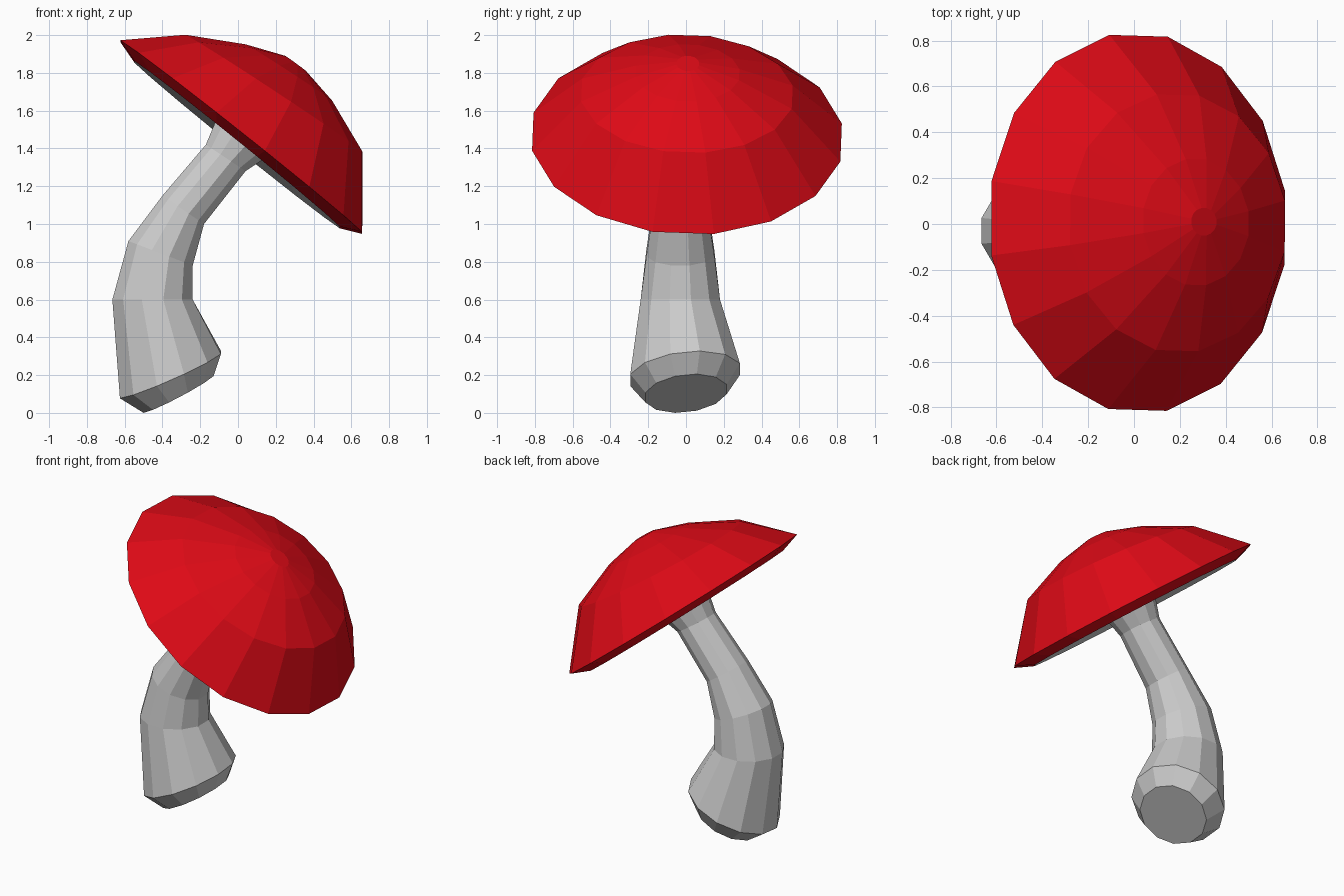
import bpy, bmesh
from math import sin, cos, pi, radians

if "Cube" in bpy.data.objects:
    bpy.data.objects.remove(bpy.data.objects["Cube"])


def loft(name, rings, sides, phase, mat=None, cap_start=False, cap_end=False, lean=(0, 0)):
    """Skin rings given as (x0, z0, x1, z1, half_width_y, centre_y[, extra_z_lean])."""
    bm = bmesh.new()
    loops = []
    s = 1 / cos(phase)
    for x0, z0, x1, z1, w, cy, *extra in rings:
        lz = lean[1] + (extra[0] if extra else 0)
        loop = []
        for k in range(sides):
            a = phase + 2 * pi * k / sides
            c, y = cos(a) * s, w * sin(a) * s
            loop.append(bm.verts.new(((x0 + x1) / 2 + (x1 - x0) / 2 * c + lean[0] * y,
                                      cy + y,
                                      (z0 + z1) / 2 + (z1 - z0) / 2 * c + lz * y)))
        loops.append(loop)
    for lo, hi in zip(loops, loops[1:]):
        for k in range(sides):
            n = (k + 1) % sides
            bm.faces.new((lo[k], lo[n], hi[n], hi[k]))
    if cap_start:
        bm.faces.new(loops[0][::-1])
    if cap_end:
        bm.faces.new(loops[-1])
    me = bpy.data.meshes.new(name)
    bm.to_mesh(me)
    bm.free()
    ob = bpy.data.objects.new(name, me)
    bpy.context.collection.objects.link(ob)
    if mat:
        me.materials.append(mat)
    return ob


red = bpy.data.materials.new("red")
red.diffuse_color = (0.73, 0.003, 0.008, 1)
red.use_nodes = True
red.node_tree.nodes["Principled BSDF"].inputs["Base Color"].default_value = red.diffuse_color

# Bent stem, bottom to top, ending inside the cap
loft("stem", [
    (-0.50, 0.006, -0.13, 0.20, 0.215, 0.0, 0.1),
    (-0.625, 0.085, -0.09, 0.32, 0.29, -0.005, 0.1),
    (-0.665, 0.60, -0.24, 0.60, 0.21, -0.03),
    (-0.58, 0.91, -0.24, 0.78, 0.18, -0.03),
    (-0.40, 1.15, -0.18, 1.00, 0.145, -0.03),
    (-0.17, 1.42, 0.04, 1.28, 0.13, -0.02),
    (-0.12, 1.54, 0.13, 1.34, 0.155, -0.01),
    (-0.06, 1.64, 0.21, 1.43, 0.17, 0.0),
], 12, radians(15), cap_start=True)

# Red cap: turned-in lip, rim, dome rings, small top facet
lip = (-0.55, 1.86, 0.54, 0.98, 0.70, 0.005)
cap_phase = radians(9.85)
cap_lean = (-0.016, -0.02)
loft("cap", [
    lip,
    (-0.625, 1.97, 0.66, 0.95, 0.82, 0.005),
    (-0.28, 2.00, 0.66, 1.38, 0.56, 0.005),
    (0.04, 1.95, 0.50, 1.65, 0.275, 0.008),
    (0.25, 1.89, 0.36, 1.81, 0.06, 0.01),
], 16, cap_phase, red, cap_end=True, lean=cap_lean)

# Grey hollow underside of the cap, rising towards the stem
loft("cap_underside", [
    (-0.06, 1.64, 0.21, 1.43, 0.17, 0.0),
    lip,
], 16, cap_phase, lean=cap_lean)
